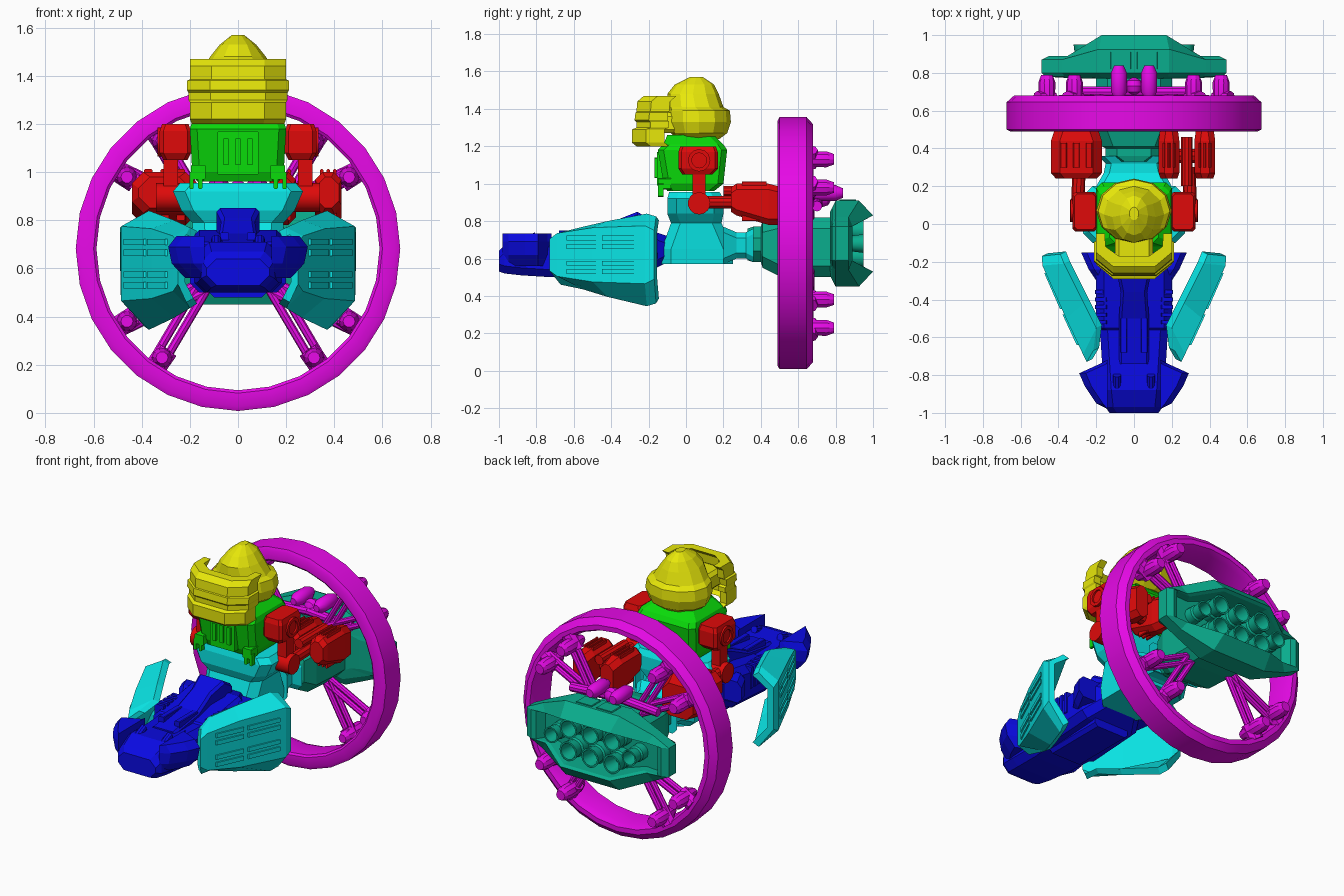
import bpy, bmesh, math
from mathutils import Vector

cube = bpy.data.objects.get("Cube")
if cube:
    bpy.data.objects.remove(cube)


def material(name, *rgb):
    m = bpy.data.materials.new(name)
    m.use_nodes = True
    m.diffuse_color = (*rgb, 1)
    m.node_tree.nodes["Principled BSDF"].inputs["Base Color"].default_value = (*rgb, 1)
    return m


MAGENTA = material("magenta", .87, .003, .87)
YELLOW = material("yellow", .82, .82, .003)
GREEN = material("green", .003, .72, .003)
RED = material("red", .74, .003, .003)
CYAN = material("cyan", .003, .82, .82)
BLUE = material("blue", .003, .003, .78)
TEAL = material("teal", .003, .42, .27)
rounded = []


def loft(name, mat, rings, closed=False, smooth=False):
    """Skin a series of equal-length point loops; cap the ends unless closed."""
    bm = bmesh.new()
    loops = [[bm.verts.new(p) for p in ring] for ring in rings]
    pairs = list(zip(loops, loops[1:])) + ([(loops[-1], loops[0])] if closed else [])
    for a, b in pairs:
        for i in range(len(a)):
            j = (i + 1) % len(a)
            bm.faces.new((a[i], a[j], b[j], b[i]))
    if not closed:
        bm.faces.new(loops[0])
        bm.faces.new(loops[-1])
    bmesh.ops.recalc_face_normals(bm, faces=bm.faces)
    me = bpy.data.meshes.new(name)
    bm.to_mesh(me)
    bm.free()
    me.materials.append(mat)
    ob = bpy.data.objects.new(name, me)
    bpy.context.collection.objects.link(ob)
    if smooth:
        rounded.append(ob)
    return ob


def chamfer(u0, u1, v0, v1, c):
    return [(u0 + c, v0), (u1 - c, v0), (u1, v0 + c), (u1, v1 - c),
            (u1 - c, v1), (u0 + c, v1), (u0, v1 - c), (u0, v0 + c)]


def hull_y(name, mat, rows, c=.03, x=0):
    """Rows of (y, half width, bottom, top)."""
    return loft(name, mat, [[(u, y, v) for u, v in chamfer(x - w, x + w, b, t, c)] for y, w, b, t in rows])


def hull_z(name, mat, rows, c=.03, x=0):
    """Rows of (z, half width, front, back)."""
    return loft(name, mat, [[(u, v, z) for u, v in chamfer(x - w, x + w, f, b, c)] for z, w, f, b in rows])


def box(name, mat, x, w, y0, y1, z0, z1, c=.004):
    return hull_y(name, mat, [(y0, w, z0, z1), (y1, w, z0, z1)], c, x)


def lathe(name, mat, profile, centre, axis, n=12, closed=False):
    """Turn (radius, height) points around an axis."""
    turn = Vector((0, 0, 1)).rotation_difference(Vector(axis))
    rings = []
    for r, h in profile:
        rings.append([Vector(centre) + turn @ Vector((r * math.cos(i * math.tau / n), r * math.sin(i * math.tau / n), h))
                      for i in range(n)])
    return loft(name, mat, rings, closed, True)


def rod(name, mat, p, q, r, n=10):
    d = Vector(q) - Vector(p)
    return lathe(name, mat, [(r, 0), (r, d.length)], p, d, n)


# Big ring with struts and rods
lathe("ring", MAGENTA, [(.655, .49), (.674, .5), (.674, .645), (.635, .68), (.605, .68), (.588, .64), (.588, .5),
                        (.6, .49)], (0, 0, .682), (0, 1, 0), 28, True)
for s in (-1, 1):
    for v in (-1, 1):
        for deg in (33, 55):
            dx, dz = s * math.cos(math.radians(deg)), v * math.sin(math.radians(deg))
            side = Vector((-dz, 0, dx))
            for k in (-.022, .022):
                root = Vector((s * .15, .67, .68 + v * .16)) + side * k
                rod("ring_strut", MAGENTA, root, Vector((dx * .62, .66, .68 + dz * .62)) + side * k, .018, 8)
            x, z = dx * .55, .68 + dz * .55
            lathe("ring_rod", MAGENTA, [(.025, .58), (.043, .63), (.045, .75), (.03, .79)], (x, 0, z), (0, 1, 0), 10)
            rod("ring_clamp", MAGENTA, (dx * .51, .66, .68 + dz * .51), (dx * .61, .66, .68 + dz * .61), .045, 8)
    lathe("top_capsule", MAGENTA, [(.02, .66), (.042, .7), (.042, .8), (.025, .84)], (s * .08, 0, .95), (0, 1, 0))
    rod("capsule_link", MAGENTA, (0, .7, .9), (s * .3, .7, .88), .028)
lathe("centre_ball", MAGENTA, [(.01, -.045), (.035, -.03), (.045, 0), (.035, .03), (.01, .045)],
      (0, .73, .92), (0, 1, 0))

# Engine drum, housing and nozzles
hull_y("engine_drum", TEAL, [(.33, .11, .59, .76), (.36, .15, .58, .77), (.4, .15, .58, .77), (.41, .17, .55, .8),
                             (.49, .2, .51, .82), (.66, .2, .5, .82), (.8, .2, .5, .82)], .06)


def housing(w, h, y_side, y_mid):
    half = [(w, .09, y_side), (.78 * w, .62 * h, y_side), (.38 * w, h, y_mid)]
    top = half + [(-x, z, y) for x, z, y in reversed(half)]
    return [(x, y, .68 + z) for x, z, y in top] + [(-x, y, .68 - z) for x, z, y in top]


loft("engine_housing", TEAL, [housing(.3, .17, .77, .77), housing(.47, .19, .78, .78), housing(.49, .23, .8, .8),
                              housing(.49, .23, .87, .925), housing(.45, .15, .89, 1), housing(.42, .14, .88, .98),
                              housing(.39, .14, .83, .83)])
for r, z, xs in ((.06, .75, (-.15, 0, .15)), (.05, .68, (-.27, .27)), (.06, .61, (-.15, 0, .15))):
    for x in xs:
        lathe("nozzle", TEAL, [(r, .82), (r, .88), (r * .85, .89), (r, .95), (r * .82, .95), (r * .6, .86)],
              (x, 0, z), (0, 1, 0))
for s in (-1, 1):
    box("housing_panel", TEAL, s * .07, .055, .82, .91, .905, .916)

# Torso and tail
hull_z("torso", CYAN, [(.57, .17, -.13, .25), (.65, .18, -.13, .25), (.79, .19, -.08, .19), (.84, .235, -.1, .2),
                       (.92, .27, -.1, .2), (.955, .24, -.09, .18)], .05)
hull_y("tail", CYAN, [(.2, .2, .57, .77), (.27, .16, .6, .74), (.32, .15, .6, .74), (.36, .19, .58, .76)])

# Chest with grille and claws
hull_z("chest", GREEN, [(.96, .17, -.1, .15), (1, .19, -.12, .2), (1.18, .2, -.15, .22), (1.21, .19, -.12, .2),
                        (1.26, .13, -.1, .15)], .03)
box("chest_panel", GREEN, 0, .085, -.155, -.1, .99, 1.17)
for x in (-.05, 0, .05):
    box("grille_bar", GREEN, x, .013, -.168, -.12, 1.03, 1.14)
for s in (-1, 1):
    box("claw_mount", GREEN, s * .165, .03, -.15, -.08, .97, 1.03)
    for k in (-.018, .018):
        box("claw", GREEN, s * .175 + k, .009, -.15, -.12, .93, 1.0)

# Faceted oval helmet and wrapped visor
turns = [i * math.tau / 12 for i in range(12)]
loft("helmet", YELLOW, [[(w * math.cos(a), (f + b) / 2 + (b - f) / 2 * math.sin(a), z) for a in turns]
                        for z, w, f, b in ((1.24, .14, -.05, .18), (1.27, .18, -.08, .22), (1.33, .2, -.1, .24),
                                           (1.39, .19, -.1, .235), (1.41, .16, -.1, .2), (1.48, .115, -.1, .175),
                                           (1.53, .075, -.06, .15), (1.57, .025, .02, .09))])
box("visor_mount", YELLOW, 0, .1, -.22, -.03, 1.27, 1.38, .02)
half_u = [(.2, -.1), (.2, -.2), (.11, -.275), (-.11, -.275), (-.2, -.2), (-.2, -.1)]
inner_u = [(-.155, -.1), (-.15, -.17), (-.08, -.22), (.08, -.22), (.15, -.17), (.155, -.1)]
loft("visor", YELLOW, [[(x * k, y + d, z) for x, y in half_u + inner_u] for z, d, k in
                       ((1.2, .01, .96), (1.22, -.015, 1), (1.29, -.015, 1), (1.3, .01, 1.03), (1.33, .01, 1.03),
                        (1.34, 0, 1.06), (1.38, .005, 1.06), (1.385, .01, 1), (1.44, .015, 1), (1.47, .05, 1))])

# Arms; one carries a single wide cannon, the other twin pods
for s in (-1, 1):
    hull_z("shoulder", RED, [(1.05, .05, -.02, .14), (1.08, .065, -.04, .17), (1.17, .065, -.04, .17),
                             (1.2, .055, -.03, .16)], .015, s * .26)
    lathe("shoulder_cap", RED, [(.06, .31), (.06, .335), (.04, .335), (.04, .32)], (0, .07, 1.125), (s, 0, 0))
    box("upper_arm", RED, s * .28, .03, .035, .105, .88, 1.07, .01)
    rod("elbow", RED, (s * .23, .07, .895), (s * .34, .07, .895), .06, 14)
    rod("forearm", RED, (s * .3, .07, .9), (s * .29, .3, .9), .035)
    for x, w in (((.185, .055), (.375, .055)) if s > 0 else ((.305, .135),)):
        hull_y("cannon", RED, [(.24, w * .8, .85, .98), (.27, w, .83, 1), (.44, w, .78, 1), (.52, w * .8, .78, .98)],
               .02 + w * .2, s * x)
        for k in (-.5, 0, .5):
            box("cannon_rib", RED, s * x + k * w, w * .13, .3, .43, .8, 1.012)
rod("twin_link", RED, (.17, .36, .89), (.38, .36, .89), .04)
rod("twin_barrel", RED, (.28, .2, .96), (.28, .46, .96), .03)

# Front gun body with ridge, collar and cheeks
hull_y("gun_body", BLUE, [(-1, .13, .53, .64), (-.97, .15, .52, .67), (-.88, .16, .51, .71), (-.72, .17, .5, .7),
                          (-.56, .18, .5, .7), (-.55, .2, .5, .71), (-.22, .2, .52, .76), (-.1, .13, .58, .72)], .04)
hull_y("ridge", BLUE, [(-.74, .08, .6, .71), (-.5, .08, .6, .745), (-.36, .07, .6, .81), (-.26, .09, .6, .85),
                       (-.16, .07, .6, .79)], .015)
hull_y("collar", BLUE, [(-.3, .2, .58, .71), (-.24, .24, .58, .74), (-.15, .28, .6, .73)])
box("belly_block", BLUE, 0, .12, -.6, -.2, .48, .55, .02)
for s in (-1, 1):
    cheek = [(.14, -.72), (.18, -.74), (.29, -.79), (.26, -.86), (.2, -.95), (.14, -.98)]
    loft("cheek", BLUE, [[(s * (x if x < .16 else x - i), y, z) for x, y in cheek]
                         for z, i in ((.56, .07), (.62, .015), (.69, .0), (.735, .035))])
    rod("headlamp", BLUE, (s * .09, -.93, .66), (s * .09, -.8, .72), .022)
    box("top_panel", BLUE, s * .055, .018, -.68, -.5, .69, .75)
    for i in range(5):
        box("side_rib", BLUE, s * .175, .032, -.53 + i * .04, -.51 + i * .04, .6, .735)

# Curved side shields with raised slats; the folded edges are swept back
for s in (-1, 1):
    def shell(y, out, inn, mid, low, high, skew):
        edge = [(inn, high, skew), (out, .62 + mid, 0), (out, .62 - mid, 0), (inn, low, skew)]
        back = [(x - .03, .62 + (z - .62) * .9, d + .015) for x, z, d in reversed(edge)]
        return [(s * x, y + d, z) for x, z, d in edge + back]
    loft("shield", CYAN, [shell(-.73, .25, .215, .085, .46, .74, .06), shell(-.69, .27, .2, .115, .435, .77, .14),
                          shell(-.5, .36, .265, .145, .395, .8, .08), shell(-.22, .485, .37, .155, .345, .84, .01),
                          shell(-.17, .487, .39, .13, .36, .825, .01)])
    for z in (.53, .575, .665, .71):
        for y0, y1, x0, x1 in ((-.64, -.48, .296, .37), (-.45, -.26, .384, .467)):
            loft("shield_slat", CYAN, [[(s * (x + k), y, z + h) for k, h in
                                        ((-.02, -.013), (.008, -.013), (.008, .013), (-.02, .013))]
                                       for x, y in ((x0, y0), (x1, y1))])

# Smooth the turned parts only
bpy.ops.object.select_all(action='DESELECT')
for ob in rounded:
    ob.select_set(True)
bpy.context.view_layer.objects.active = rounded[0]
bpy.ops.object.shade_smooth_by_angle(angle=math.radians(32))
